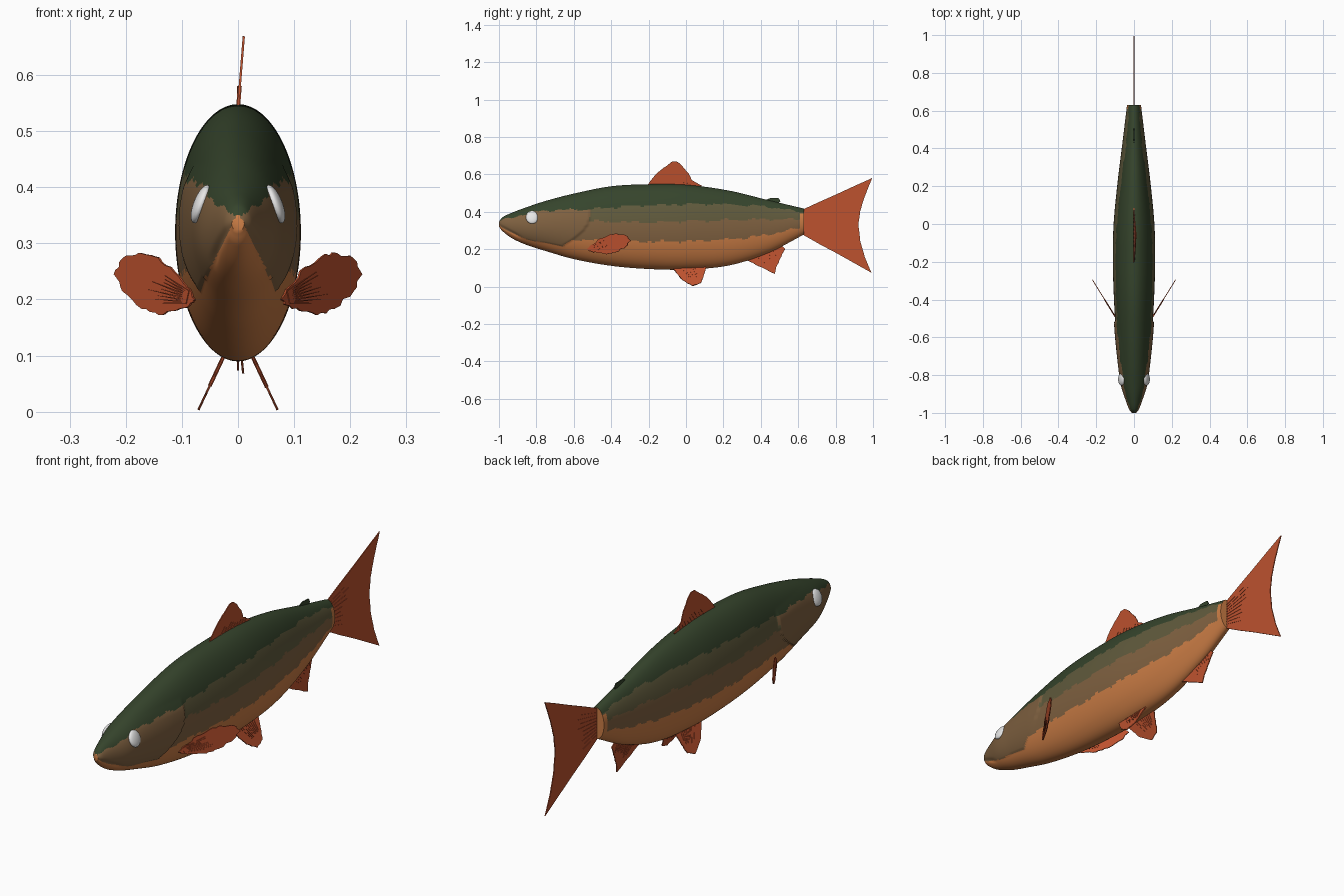
import bpy, bmesh, math, random
from mathutils import Vector

random.seed(4)
cube = bpy.data.objects.get("Cube")
if cube:
    bpy.data.objects.remove(cube)


def material(name, rgb, rough=0.6):
    m = bpy.data.materials.new(name)
    m.use_nodes = True
    m.diffuse_color = (*rgb, 1)
    node = m.node_tree.nodes["Principled BSDF"]
    node.inputs["Base Color"].default_value = (*rgb, 1)
    node.inputs["Roughness"].default_value = rough
    return m


green = material("dark green back", (.036, .058, .025))
olive = material("olive flank", (.118, .103, .046))
brown = material("brown flank", (.215, .120, .052))
orange = material("orange belly", (.60, .205, .060))
red = material("red fin", (.51, .084, .028))
white = material("eye white", (.8, .8, .8), .3)


def finish(name, bm, mats, smooth=True):
    bmesh.ops.recalc_face_normals(bm, faces=bm.faces)
    mesh = bpy.data.meshes.new(name)
    bm.to_mesh(mesh)
    bm.free()
    ob = bpy.data.objects.new(name, mesh)
    bpy.context.collection.objects.link(ob)
    for m in mats:
        mesh.materials.append(m)
    if smooth:
        bpy.ops.object.select_all(action='DESELECT')
        ob.select_set(True)
        bpy.context.view_layer.objects.active = ob
        bpy.ops.object.shade_smooth_by_angle(angle=math.radians(40))
    return ob


def sample(rows, y):
    """Smooth interpolation of table rows keyed by their first value."""
    i = 0
    while i < len(rows) - 2 and y > rows[i + 1][0]:
        i += 1

    def slope(k, c):
        a, b = rows[max(k - 1, 0)], rows[min(k + 1, len(rows) - 1)]
        return (b[c] - a[c]) / (b[0] - a[0])
    a, b = rows[i], rows[i + 1]
    h = b[0] - a[0]
    t = min(max((y - a[0]) / h, 0), 1)
    s = t * t * (3 - 2 * t)
    return [(1 - s) * a[c] + s * b[c]
            + h * t * (1 - t) * ((1 - t) * slope(i, c) - t * slope(i + 1, c))
            for c in range(1, len(a))]


# Body stations: y, top, bottom, half width
body_rows = [(-1, .345, .322, .012), (-.985, .368, .300, .024), (-.93, .395, .258, .045),
             (-.85, .425, .222, .069), (-.75, .458, .190, .081), (-.6, .497, .147, .094),
             (-.4, .536, .111, .106), (-.2, .547, .094, .112), (0, .544, .091, .108),
             (.23, .513, .113, .086), (.44, .462, .180, .060), (.63, .417, .278, .037)]
# Colour limits: y, bottom of green, bottom of olive, bottom of brown
band_rows = [(-1, .35, .35, .3), (-.8, .4, .39, .25), (-.5, .415, .35, .25),
             (-.2, .435, .345, .24), (.2, .44, .355, .25), (.45, .425, .36, .28),
             (.63, .395, .36, .32)]


def gill_edge(z):
    return -.515 - 5.5 * max(0, .38 - z) ** 2


def in_cheek(x, y, z):
    # in front of the gill edge and outside the throat wedge
    return y < gill_edge(z) and abs(x) > .012 + .5 * (.33 - z)


def shape(y, angle):
    top, bottom, width = sample(body_rows, y)
    mid, half = (top + bottom) / 2, (top - bottom) / 2
    x, z = width * math.cos(angle), mid + half * math.sin(angle)
    # raised gill cover, fading towards the snout and the crown
    if in_cheek(x, y, z) and z < .44:
        x *= 1 + .07 * min(1, (y + 1) / .4) * min(1, (.44 - z) / .04)
    # mouth groove, fading towards the corner
    if y < -.87:
        line = .328 - .55 * (y + 1)
        x *= 1 - .12 * min(1, (-.87 - y) / .04) * math.exp(-((z - line) / .008) ** 2)
    return Vector((x, y, z))


def band(c):
    x, y, z = c
    g, o, b = sample(band_rows, y)
    wave = .004 * math.sin(37 * y) + .003 * math.sin(91 * y + 1)
    if y > .612 and z < .39:
        return 3
    if z > g + wave:
        return 0
    if y < gill_edge(z):
        return 2 if in_cheek(x, y, z) else 3
    return 1 if z > o + wave else 2 if z > b + wave else 3


# Body
bm = bmesh.new()
rings, sides = 180, 144
loops = []
for i in range(rings + 1):
    y = -1 + 1.63 * (i / rings) ** 1.2
    loops.append([bm.verts.new(shape(y, math.tau * k / sides)) for k in range(sides)])
for a, b in zip(loops, loops[1:]):
    for k in range(sides):
        n = (k + 1) % sides
        bm.faces.new((a[k], a[n], b[n], b[k]))
bm.faces.new(loops[0])
bm.faces.new(loops[-1])
for f in bm.faces:
    f.material_index = band(f.calc_center_median())
finish("body", bm, (green, olive, brown, orange))

# Eyes, flattened and leaning in with the side of the head
for side, label in ((1, "left"), (-1, "right")):
    bm = bmesh.new()
    bmesh.ops.create_uvsphere(bm, u_segments=24, v_segments=16, radius=.034)
    for v in bm.verts:
        x, y, z = v.co
        v.co = side * (.066 + .42 * x * side - .33 * z), y - .822, z + .37
    finish(label + "_eye", bm, [white])


def plate(name, polygons, place, mat, thickness):
    bm = bmesh.new()
    for poly in polygons:
        bm.faces.new([bm.verts.new(place(*p)) for p in poly])
    ob = finish(name, bm, [mat], smooth=False)
    mod = ob.modifiers.new("thickness", 'SOLIDIFY')
    mod.thickness, mod.offset = thickness, 0


def ragged(points, depth, steps=4):
    """Subdivide an outline and nick it, leaving its corners in place."""
    out = []
    for i, p in enumerate(points):
        a, b = Vector(p), Vector(points[(i + 1) % len(points)])
        normal = Vector((b.y - a.y, a.x - b.x)).normalized()
        for k in range(steps):
            nick = 0 if k == 0 else depth * random.uniform(-1, 1)
            out.append(a.lerp(b, k / steps) + normal * nick)
    return out


def fin(name, outline, place, rays=None, mat=red, depth=.002):
    plate(name, [ragged(outline, depth)], place, mat, .004)
    if rays:
        # low ridges fanning out from the root
        a, b, c, d = map(Vector, rays)   # root ends, then tip ends
        count, spikes = 9, []
        for i in range(count):
            t = (i + .5) / count
            root, tip = a.lerp(b, t), c.lerp(d, t)
            tip = root.lerp(tip, random.uniform(.6, 1))
            across = (b - a).normalized() * .0018
            spikes.append((root - across, tip, root + across))
        plate(name + "_rays", spikes, place, mat, .007)


# Fins on the centre line, outlined as (y, z)
fin("dorsal_fin",
    [(-.21, .535), (-.17, .59), (-.12, .635), (-.075, .668), (-.05, .668), (-.02, .645),
     (.015, .605), (.03, .57), (.085, .54), (.07, .51)],
    lambda y, z: ((z - .54) * .08, y, z),
    [(-.14, .54), (.05, .53), (-.1, .59), (.06, .56)])
fin("adipose_fin", [(.41, .45), (.435, .467), (.455, .474), (.495, .472), (.505, .455),
                    (.485, .435)],
    lambda y, z: (0, y, z), mat=green, depth=.001)
fin("tail_fin",
    [(.62, .41), (.995, .58), (.955, .48), (.93, .4),
     (.922, .33), (.932, .24), (.955, .16), (.993, .073), (.62, .28)],
    lambda y, z: (0, y, z),
    [(.63, .4), (.63, .29), (.78, .45), (.76, .25)], depth=.001)
fin("anal_fin",
    [(.3, .155), (.38, .112), (.475, .068), (.487, .115), (.51, .16), (.53, .2), (.51, .225),
     (.4, .2)],
    lambda y, z: ((.16 - z) * .1, y, z),
    [(.37, .16), (.5, .21), (.43, .11), (.51, .17)])

# Paired fins
for side, label in ((1, "left"), (-1, "right")):
    fin(label + "_pelvic_fin",
        [(-.08, .115), (-.05, .07), (-.02, .035), (.035, .003), (.08, .02), (.095, .06),
         (.11, .115)],
        lambda y, z, s=side: (s * (.025 + (.1 - z) * .47), y, z),
        [(-.03, .1), (.08, .1), (.02, .04), (.08, .05)])
    fin(label + "_pectoral_fin",
        [(.075, .2), (.09, .222), (.12, .258), (.15, .277), (.175, .283), (.205, .273),
         (.22, .245), (.205, .215), (.17, .183), (.14, .172), (.11, .18), (.085, .19)],
        lambda x, z, s=side: (s * x, -.49 + (x - .1) * 1.62, z),
        [(.085, .215), (.09, .192), (.15, .262), (.165, .19)], depth=.003)
